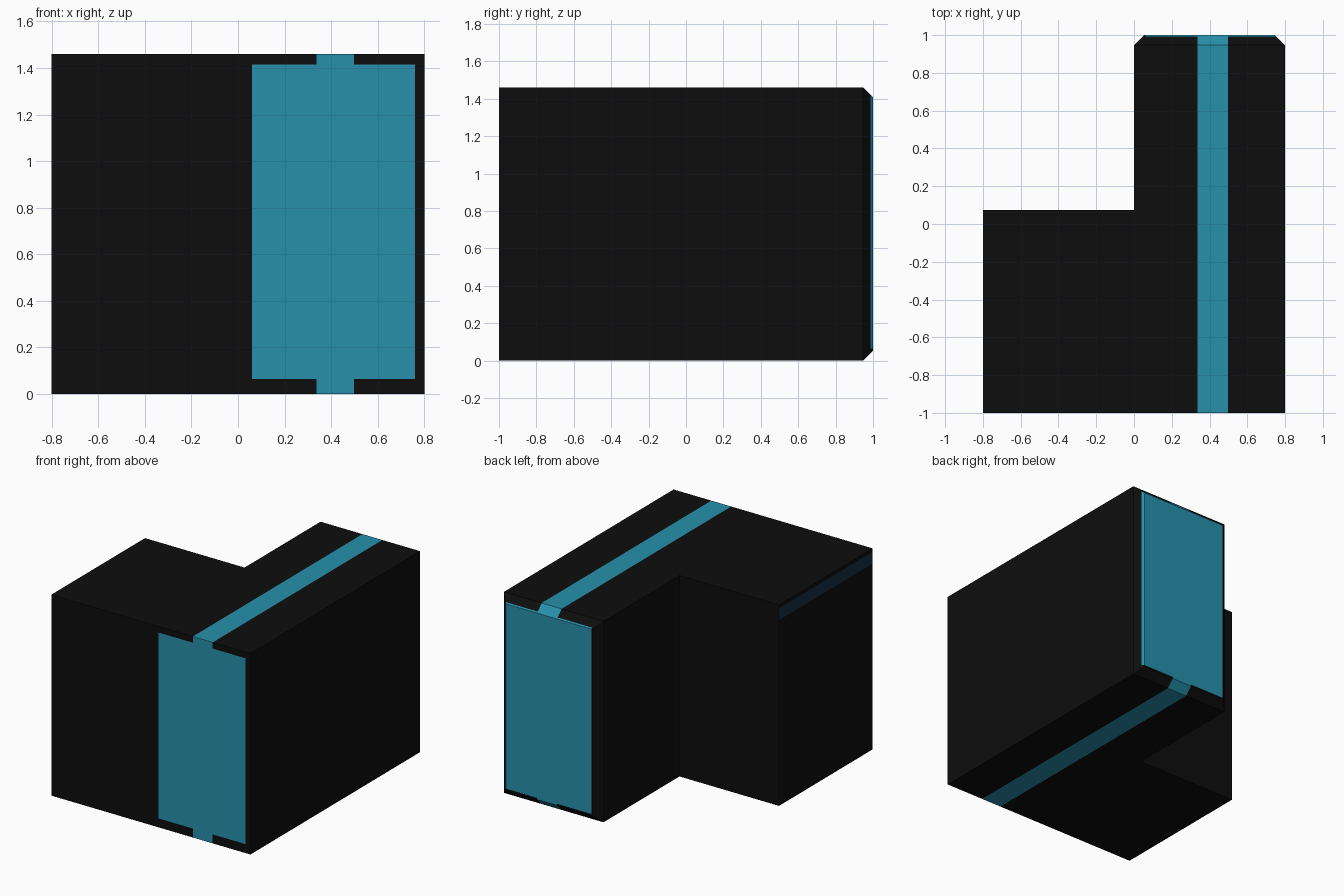
import bpy, bmesh
from mathutils import Vector

if "Cube" in bpy.data.objects:
    bpy.data.objects.remove(bpy.data.objects["Cube"])

HEIGHT = 1.46
PANEL_X, PANEL_Z = (0.06, 0.76), (0.065, 1.415)   # end panels
STRIP_X = (0.337, 0.497)                          # strip over top, ends and underside
BAND_Z = (1.35, 1.435)                            # dark band on the left side


def material(name, color):
    m = bpy.data.materials.new(name)
    m.diffuse_color = (*color, 1.0)
    m.use_nodes = True
    m.node_tree.nodes["Principled BSDF"].inputs["Base Color"].default_value = m.diffuse_color
    return m


def within(value, limits):
    return limits[0] < value < limits[1]


# L-shaped block
bm = bmesh.new()
outline = [(-0.8, -1), (0.8, -1), (0.8, 1), (0, 1), (0, 0.075), (-0.8, 0.075)]
base = bm.faces.new([bm.verts.new((x, y, 0)) for x, y in outline])
top = bmesh.ops.extrude_face_region(bm, geom=[base])
bmesh.ops.translate(bm, vec=(0, 0, HEIGHT),
                    verts=[g for g in top["geom"] if isinstance(g, bmesh.types.BMVert)])
bmesh.ops.recalc_face_normals(bm, faces=bm.faces[:])

# chamfer around the back end
back = [e for e in bm.edges if all(v.co.y > 0.99 for v in e.verts)]
bmesh.ops.bevel(bm, geom=back, offset=0.053, segments=1, affect='EDGES')


# cut the outlines of the coloured areas
def cut(axis, value):
    normal = Vector((0, 0, 0))
    normal[axis] = 1
    bmesh.ops.bisect_plane(bm, geom=bm.verts[:] + bm.edges[:] + bm.faces[:],
                           dist=1e-5, plane_co=normal * value, plane_no=normal)


for x in PANEL_X + STRIP_X:
    cut(0, x)
for z in PANEL_Z + BAND_Z:
    cut(2, z)

# colour faces by place and direction
bm.normal_update()
for f in bm.faces:
    c, n = f.calc_center_median(), f.normal
    at_end = abs(c.y) > 0.9 and abs(n.y) > 0.5
    panel = at_end and within(c.x, PANEL_X) and within(c.z, PANEL_Z)
    strip = within(c.x, STRIP_X) and abs(n.x) < 0.5
    if panel or strip:
        f.material_index = 1
    elif n.x < -0.9 and c.x < -0.7 and within(c.z, BAND_Z):
        f.material_index = 2

mesh = bpy.data.meshes.new("corner_block")
bm.to_mesh(mesh)
bm.free()
mesh.materials.append(material("black", (0.004, 0.004, 0.004)))
mesh.materials.append(material("teal", (0.02, 0.28, 0.41)))
mesh.materials.append(material("dark blue", (0.008, 0.03, 0.055)))
bpy.context.collection.objects.link(bpy.data.objects.new("corner_block", mesh))
